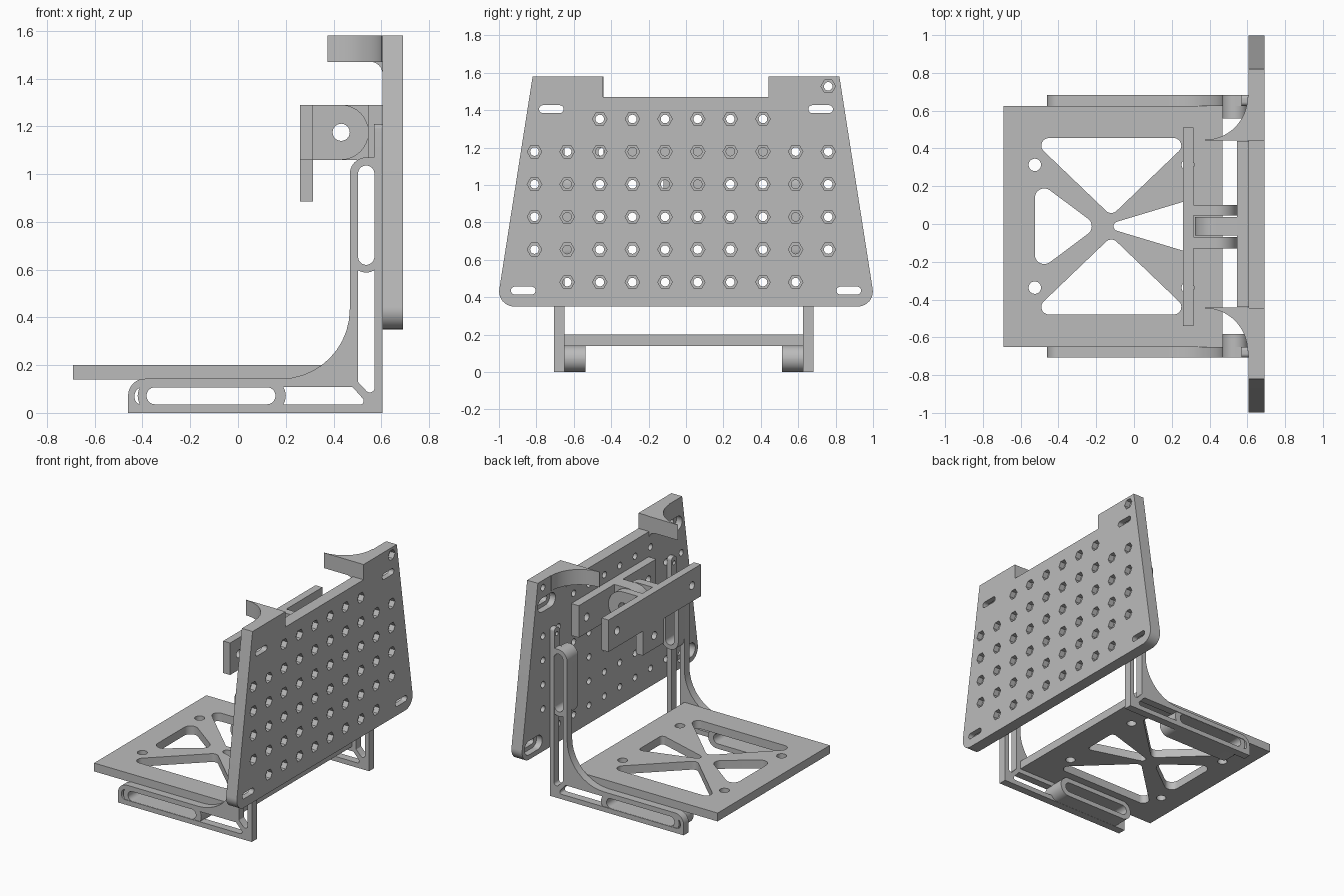
import bpy, bmesh
from math import cos, sin, pi, tan
from mathutils import Vector, Matrix

cube = bpy.data.objects.get("Cube")
if cube:
    bpy.data.objects.remove(cube, do_unlink=True)

grey = bpy.data.materials.new("matte_grey")
grey.use_nodes = True
grey.diffuse_color = (0.5, 0.5, 0.5, 1)
grey.node_tree.nodes["Principled BSDF"].inputs["Base Color"].default_value = (0.5, 0.5, 0.5, 1)

MID = -0.012   # the seat and its brackets sit slightly off centre in y


def arc(cx, cy, r, a0, a1, n=16):
    return [(cx + r * cos(a0 + (a1 - a0) * i / n), cy + r * sin(a0 + (a1 - a0) * i / n))
            for i in range(n + 1)]


def circle(cx, cy, r, n=24):
    return arc(cx, cy, r, 0, 2 * pi, n)[:-1]


def rounded(points, radii, n=10):
    """Polygon with filleted corners; radii is one number or one per corner."""
    if not isinstance(radii, (list, tuple)):
        radii = [radii] * len(points)
    out = []
    for i, r in enumerate(radii):
        p = Vector(points[i])
        if r == 0:
            out.append(tuple(p))
            continue
        a = (Vector(points[i - 1]) - p).normalized()
        b = (Vector(points[(i + 1) % len(points)]) - p).normalized()
        half = a.angle(b) / 2
        centre = p + (a + b).normalized() * (r / sin(half))
        start = p + a * (r / tan(half)) - centre
        end = p + b * (r / tan(half)) - centre
        sweep = start.angle_signed(end)
        for k in range(n + 1):
            t = -sweep * k / n
            out.append((centre.x + start.x * cos(t) - start.y * sin(t),
                        centre.y + start.x * sin(t) + start.y * cos(t)))
    return out


def box(u0, u1, v0, v1):
    return [(u0, v0), (u1, v0), (u1, v1), (u0, v1)]


def stadium(u0, u1, v0, v1):
    return rounded(box(u0, u1, v0, v1), min(u1 - u0, v1 - v0) * 0.4999)


AXES = {
    "x": Matrix(((0, 0, 1, 0), (1, 0, 0, 0), (0, 1, 0, 0), (0, 0, 0, 1))),
    "y": Matrix(((1, 0, 0, 0), (0, 0, 1, 0), (0, 1, 0, 0), (0, 0, 0, 1))),
    "z": Matrix.Identity(4),
}


def extrude(name, axis, lo, hi, outline, holes=()):
    """Solid from an outline with holes, running from lo to hi along an axis."""
    lo, hi = min(lo, hi), max(lo, hi)
    curve = bpy.data.curves.new(name + "_profile", "CURVE")
    curve.dimensions = "2D"
    curve.fill_mode = "BOTH"
    curve.extrude = (hi - lo) / 2
    for loop in [outline, *holes]:
        spline = curve.splines.new("POLY")
        spline.points.add(len(loop) - 1)
        for point, (u, v) in zip(spline.points, loop):
            point.co = (u, v, 0, 1)
        spline.use_cyclic_u = True
    helper = bpy.data.objects.new(name + "_helper", curve)
    mesh = bpy.data.meshes.new_from_object(helper)
    bpy.data.objects.remove(helper)
    bpy.data.curves.remove(curve)
    mesh.name = name
    mesh.transform(AXES[axis] @ Matrix.Translation((0, 0, (lo + hi) / 2)))
    bm = bmesh.new()
    bm.from_mesh(mesh)
    bmesh.ops.remove_doubles(bm, verts=bm.verts, dist=1e-5)
    bmesh.ops.recalc_face_normals(bm, faces=bm.faces)
    bm.to_mesh(mesh)
    bm.free()
    mesh.materials.clear()
    mesh.materials.append(grey)
    mesh.shade_smooth()
    mesh.set_sharp_from_angle(angle=0.5)
    obj = bpy.data.objects.new(name, mesh)
    bpy.context.collection.objects.link(obj)
    return obj


# Perforated back panel: hex pockets outside, round holes and slot recesses inside
panel = rounded([(-1.0125, 0.35), (1.0125, 0.35), (0.82, 1.58), (0.442, 1.58),
                 (0.442, 1.47), (-0.445, 1.47), (-0.445, 1.58), (-0.82, 1.58)],
                [0.08, 0.08, 0, 0, 0, 0, 0, 0])
PITCH = 0.1745
rows = [(0, 1, 8), (1, 0, 9), (2, 0, 9), (3, 0, 9), (4, 0, 9), (5, 2, 7), (6, 9, 9)]
spots = [(-0.81 + PITCH * c, 0.48 + PITCH * r)
         for r, first, last in rows for c in range(first, last + 1)]
slots = [(s * y, z) for s in (-1, 1) for y, z in ((0.72, 1.405), (0.87, 0.435))]


def slot_loops(w, h):
    return [stadium(y - w, y + w, z - h, z + h) for y, z in slots]


extrude("panel_outer_layer", "x", 0.65, 0.69, panel,
        [circle(y, z, 0.039, 6) for y, z in spots] + slot_loops(0.066, 0.021))
extrude("panel_inner_layer", "x", 0.605, 0.65, panel,
        [circle(y, z, 0.023, 16) for y, z in spots] + slot_loops(0.1, 0.05))

# Curved hooks at the top corners, with a small fillet underneath
for side, label in ((1, "left"), (-1, "right")):
    hook = [(0.61, 0.442), (0.375, 0.442)] + arc(0.375, 0.672, 0.226, -pi / 2, 0) + [(0.61, 0.672)]
    extrude("hook_" + label, "z", 1.47, 1.58, [(x, side * y) for x, y in hook])
    extrude("hook_fillet_" + label, "y", side * 0.442, side * 0.5,
            [(0.606, 1.471)] + arc(0.555, 1.42, 0.05, pi / 2, 0, 8))

# Seat plate with four rounded cutouts and screw holes
cutouts = [rounded([(-0.55, 0.467), (0.31, 0.467), (-0.12, 0.055)], 0.04),
           rounded([(-0.55, -0.467), (0.31, -0.467), (-0.12, -0.055)], 0.04),
           rounded([(-0.525, 0.25), (-0.525, -0.25), (-0.19, 0)], 0.05),
           rounded([(0.295, 0.14), (0.295, -0.14), (-0.17, 0)], 0.025)]
screws = [circle(x, s * 0.325, 0.033) for x in (-0.525, 0.285) for s in (-1, 1)]
seat = extrude("seat_plate", "z", 0.14, 0.2, box(-0.69, 0.468, -0.638, 0.638), cutouts + screws)
seat.location.y = MID

# Side brackets: open L frame, slotted bosses facing inward, screw tab on top
frame = rounded([(-0.46, 0), (0.605, 0), (0.605, 1.07), (0.468, 1.07), (0.468, 0.143), (-0.46, 0.143)],
                [0, 0, 0, 0.07, 0.29, 0.07])
openings = [rounded([(-0.433, 0.035), (0.545, 0.035), (0.48, 0.108), (-0.433, 0.108)],
                    [0.03, 0.015, 0.008, 0.035]),
            rounded([(0.572, 0.055), (0.572, 1.037), (0.502, 1.037), (0.502, 0.13)],
                    [0.02, 0.034, 0.034, 0.008])]
for side, label in ((1, "left"), (-1, "right")):
    y_in, y_out = side * 0.638, side * 0.695
    parts = [
        extrude("bracket_" + label, "y", y_in, y_out, frame, openings),
        extrude("lower_boss_" + label, "y", side * 0.525, y_out - side * 0.004,
                stadium(-0.42, 0.2, 0.001, 0.142), [stadium(-0.383, 0.157, 0.036, 0.107)]),
        extrude("upper_boss_" + label, "y", side * 0.57, y_out - side * 0.004,
                stadium(0.469, 0.604, 0.588, 1.069), [stadium(0.503, 0.571, 0.62, 1.036)]),
        extrude("tab_" + label, "x", 0.57, 0.605,
                rounded(box(min(y_in, y_out), max(y_in, y_out), 1.05, 1.21), [0, 0, 0.02, 0.02]),
                [circle(side * 0.666, 1.165, 0.015, 16)]),
    ]
    for part in parts:
        part.location.y = MID

# Hinged clamp: front bar with drop tab, rear bar on the panel
front = [(-0.54, 1.06), (-0.12, 1.06), (-0.12, 0.885), (0.12, 0.885), (0.12, 1.06),
         (0.51, 1.06), (0.51, 1.29), (-0.54, 1.29)]
extrude("clamp_front_bar", "x", 0.26, 0.315, front,
        [circle(y, 1.175, 0.028) for y in (-0.44, 0.41)] + [circle(MID, 0.98, 0.028)])
extrude("clamp_rear_bar", "x", 0.545, 0.606, box(-0.44, 0.44, 1.06, 1.29),
        [circle(y, 1.175, 0.028) for y in (-0.35, 0.35)])

# Hinge lugs around the pivot hole
pivot = [circle(0.432, 1.175, 0.036)]
outer_lug = [(0.31, 1.06)] + arc(0.432, 1.175, 0.115, -pi / 2, pi / 2) + [(0.31, 1.29)]
inner_lug = [(0.55, 1.29)] + arc(0.437, 1.175, 0.115, pi / 2, 1.5 * pi) + [(0.55, 1.06)]
extrude("outer_lug_left", "y", 0.045, 0.1, outer_lug, pivot)
extrude("outer_lug_right", "y", -0.13, -0.07, outer_lug, pivot)
extrude("inner_lug", "y", -0.062, 0.037, inner_lug, pivot)
